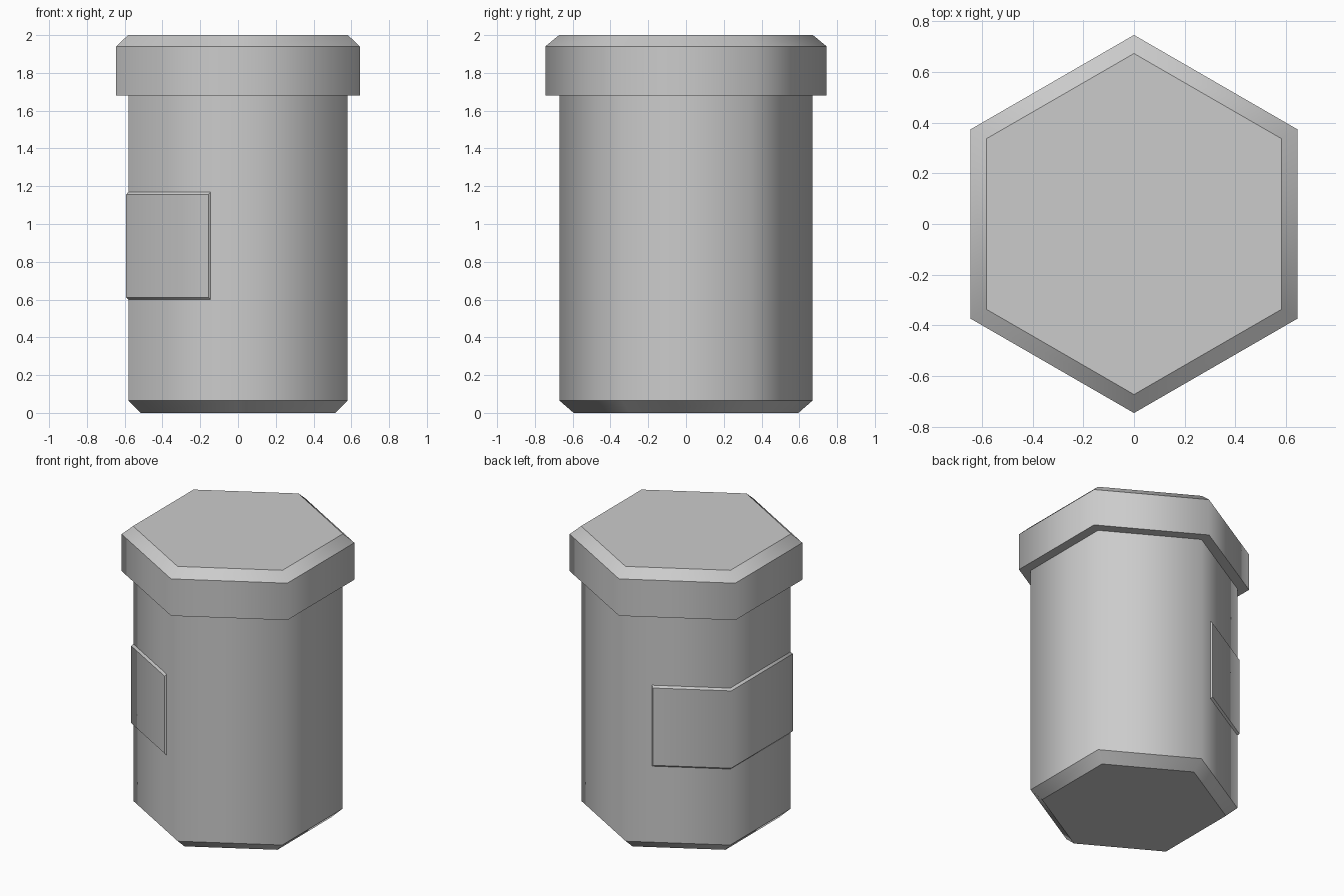
import bpy, bmesh
from math import radians, cos, sin
from mathutils import Vector

cube = bpy.data.objects.get("Cube")
if cube:
    bpy.data.objects.remove(cube)

# One plain grey for every part
grey = bpy.data.materials.new("plain_grey")
grey.use_nodes = True
colour = (0.6, 0.6, 0.6, 1)
grey.diffuse_color = colour
grey.node_tree.nodes["Principled BSDF"].inputs["Base Color"].default_value = colour


def corner(radius, angle, z=0):
    a = radians(angle)
    return Vector((radius * cos(a), radius * sin(a), z))


def finish(name, bm):
    """Smooth across the upright corners, crisp along the rims."""
    bmesh.ops.recalc_face_normals(bm, faces=bm.faces)
    for f in bm.faces:
        f.smooth = True
    for e in bm.edges:
        d = e.verts[0].co - e.verts[1].co
        if abs(d.z) < 1e-4:
            e.smooth = False
    mesh = bpy.data.meshes.new(name)
    bm.to_mesh(mesh)
    bm.free()
    mesh.materials.append(grey)
    obj = bpy.data.objects.new(name, mesh)
    bpy.context.collection.objects.link(obj)
    return obj


def hex_solid(name, profile):
    """Closed six-sided solid through (radius, height) rings."""
    bm = bmesh.new()
    rings = [[bm.verts.new(corner(r, 30 + 60 * i, z)) for i in range(6)]
             for r, z in profile]
    for low, high in zip(rings, rings[1:]):
        for i in range(6):
            j = (i + 1) % 6
            bm.faces.new((low[i], low[j], high[j], high[i]))
    bm.faces.new(rings[0][::-1])
    bm.faces.new(rings[-1])
    return finish(name, bm)


# Bottle body with chamfered foot, and overhanging chamfered cap
hex_solid("bottle_body", [(0.595, 0), (0.67, 0.065), (0.67, 1.69)])
hex_solid("cap", [(0.745, 1.68), (0.745, 1.94), (0.672, 2)])


# Label wrapped over the side facet and most of its two neighbours
def label_row(bm, radius, z, wrap):
    back, near_back, near_front, front = (corner(radius, a, z) for a in (90, 150, 210, 270))
    path = [near_back.lerp(back, wrap), near_back, near_front, near_front.lerp(front, wrap)]
    return [bm.verts.new(p) for p in path]


bm = bmesh.new()
rows = [label_row(bm, 0.67, 0.6, 0.75), label_row(bm, 0.684, 0.612, 0.735),
        label_row(bm, 0.684, 1.156, 0.735), label_row(bm, 0.67, 1.17, 0.75)]
for low, high in zip(rows, rows[1:]):
    for i in range(3):
        bm.faces.new((low[i], low[i + 1], high[i + 1], high[i]))
# Bevelled label ends
for end in (0, 3):
    bm.faces.new([row[end] for row in rows])
for e in bm.edges:
    if any(len(f.verts) == 4 and len({v for v in f.verts} & {r[k] for r in rows for k in (0, 3)}) == 4
           for f in e.link_faces):
        e.smooth = False
finish("label", bm)
